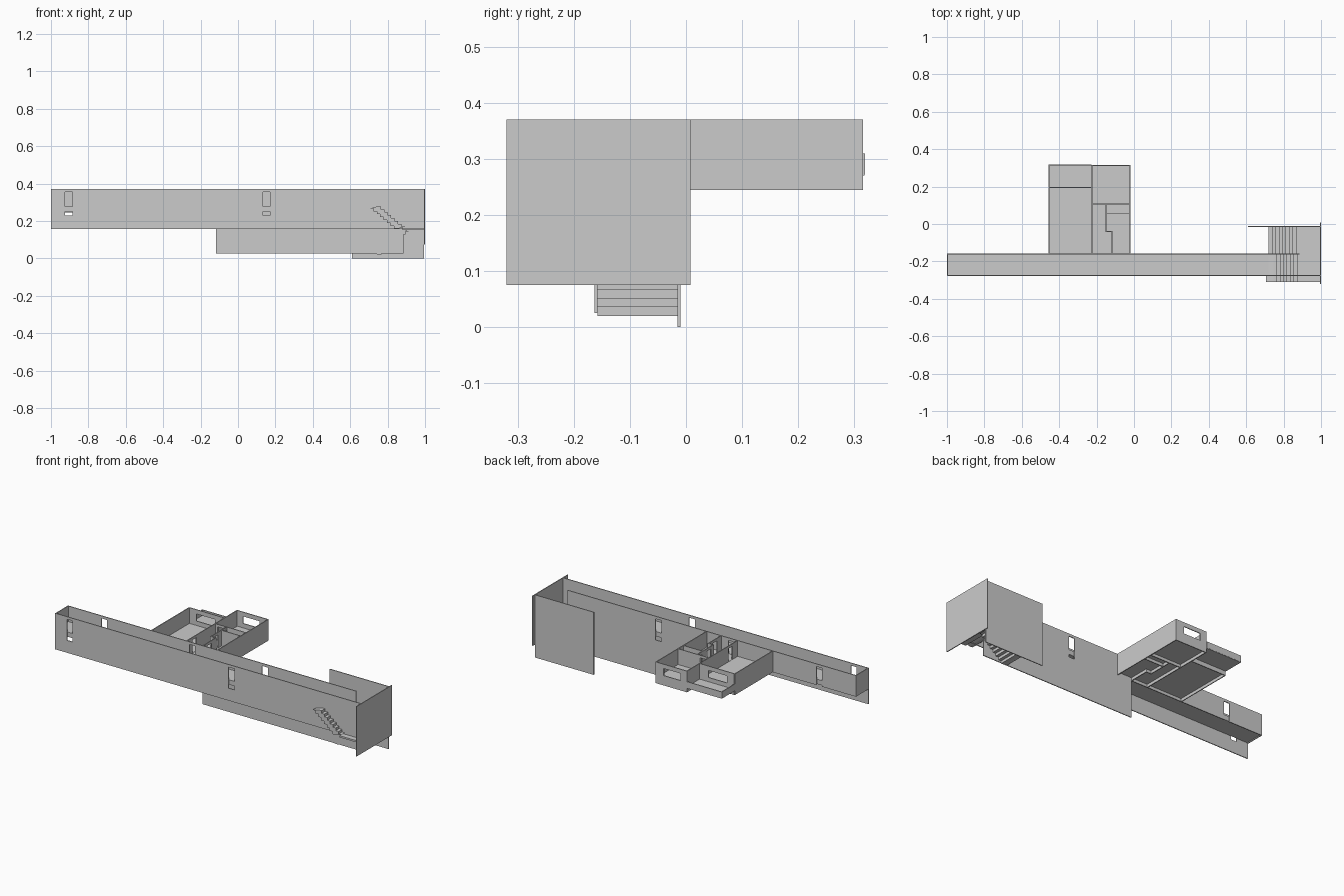
import bpy, bmesh
from mathutils import Vector

if "Cube" in bpy.data.objects:
    bpy.data.objects.remove(bpy.data.objects["Cube"])

T = 0.005          # wall thickness
TOP = 0.37         # top of all walls
FLOOR = 0.278      # upper floor level
BASE = 0.245       # underside of the room walls
D0, D1 = 0.23, 0.355   # door bottom and top


def finish(name, bm):
    bmesh.ops.recalc_face_normals(bm, faces=bm.faces)
    me = bpy.data.meshes.new(name)
    bm.to_mesh(me)
    bm.free()
    ob = bpy.data.objects.new(name, me)
    bpy.context.collection.objects.link(ob)
    return ob


def box(name, x0, x1, y0, y1, z0, z1):
    bm = bmesh.new()
    bmesh.ops.create_cube(bm, size=1)
    for v in bm.verts:
        v.co = Vector((x0 + (v.co.x + .5) * (x1 - x0),
                       y0 + (v.co.y + .5) * (y1 - y0),
                       z0 + (v.co.z + .5) * (z1 - z0)))
    return finish(name, bm)


def wall(name, axis, pos, a0, a1, z0, z1, holes=()):
    """Upright panel along x or y starting at pos; holes are (a0, a1, z0, z1)."""
    us = sorted({a0, a1, *[min(max(u, a0), a1) for h in holes for u in h[:2]]})
    zs = sorted({z0, z1, *[min(max(z, z0), z1) for h in holes for z in h[2:]]})
    bm = bmesh.new()
    grid = {}

    def vert(u, z):
        if (u, z) not in grid:
            grid[u, z] = bm.verts.new((u, pos, z) if axis == 'x' else (pos, u, z))
        return grid[u, z]

    for ua, ub in zip(us, us[1:]):
        for za, zb in zip(zs, zs[1:]):
            um, zm = (ua + ub) / 2, (za + zb) / 2
            if any(h[0] < um < h[1] and h[2] < zm < h[3] for h in holes):
                continue
            bm.faces.new([vert(ua, za), vert(ub, za), vert(ub, zb), vert(ua, zb)])
    ext = bmesh.ops.extrude_face_region(bm, geom=bm.faces[:], use_keep_orig=True)
    move = (0, T, 0) if axis == 'x' else (T, 0, 0)
    bmesh.ops.translate(bm, vec=move,
                        verts=[e for e in ext['geom'] if isinstance(e, bmesh.types.BMVert)])
    return finish(name, bm)


def stair(name, x_top, z_top, steps, run, rise, shift, y0, y1):
    """Folded-plate flight going up towards -x or +x (sign of run)."""
    upper = []
    x, z = x_top, z_top
    for _ in range(steps):
        upper += [(x, z), (x + run, z)]
        x, z = x + run, z - rise
    lower = [(px + shift, pz - rise * .7) for px, pz in upper]
    bm = bmesh.new()
    f = bm.faces.new([bm.verts.new((px, y0, pz)) for px, pz in upper + lower[::-1]])
    ext = bmesh.ops.extrude_face_region(bm, geom=[f], use_keep_orig=True)
    bmesh.ops.translate(bm, vec=(0, y1 - y0, 0),
                        verts=[e for e in ext['geom'] if isinstance(e, bmesh.types.BMVert)])
    return finish(name, bm)


def door(c, bottom=D0, half=0.019):
    return (c - half, c + half, bottom, D1)


# long corridor
wall("corridor_front_wall", 'x', -0.278, -1, 0.995, 0.157, TOP, [door(-0.905), door(0.152)])
wall("corridor_back_wall", 'x', -0.163, -1, 0.885, 0.025, TOP,
     [(-1, -0.117, 0.025, BASE), door(-0.76), door(0.29), door(-0.185, FLOOR)])
wall("corridor_end_wall", 'y', -1, -0.273, -0.163, BASE, TOP)
box("corridor_floor", -0.995, 0.72, -0.273, -0.163, 0.25, FLOOR)

# stairwell
wall("stairwell_end_wall", 'y', 0.995, -0.32, 0.008, 0.075, TOP)
wall("stairwell_back_wall", 'x', -0.015, 0.61, 0.995, 0.0, TOP)
box("landing", 0.88, 0.995, -0.31, -0.015, 0.152, 0.162)
stair("upper_flight", 0.745, FLOOR, 8, 0.0185, 0.0155, -0.04, -0.31, -0.158)
stair("lower_flight", 0.885, 0.155, 9, -0.0185, 0.0155, 0.03, -0.158, -0.015)

# room block: outer walls
wall("left_outer_wall", 'y', -0.457, -0.158, 0.195, BASE, TOP)
wall("dividing_wall", 'y', -0.227, -0.158, 0.31, BASE, TOP, [door(-0.09, FLOOR)])
wall("right_outer_wall", 'y', -0.025, -0.158, 0.31, BASE, TOP)
wall("left_window_wall", 'x', 0.192, -0.452, -0.227, BASE, TOP, [(-0.405, -0.285, 0.303, 0.345)])
wall("right_window_wall", 'x', 0.31, -0.227, -0.02, BASE, TOP, [(-0.185, -0.075, 0.303, 0.345)])

# room block: partitions with doorways
wall("bedroom_partition", 'x', 0.105, -0.222, -0.025, BASE, TOP, [door(-0.187, FLOOR)])
wall("closet_partition", 'x', 0.055, -0.148, -0.025, BASE, TOP)
wall("hall_partition", 'y', -0.152, -0.043, 0.105, BASE, TOP,
     [door(0.082, FLOOR, 0.014), door(0.005, FLOOR)])
wall("short_partition", 'x', -0.043, -0.147, -0.115, BASE, TOP)
wall("store_partition", 'y', -0.12, -0.158, -0.043, BASE, TOP, [door(-0.1, FLOOR)])

# floors and balcony
box("left_room_floor", -0.452, -0.227, -0.158, 0.192, 0.262, FLOOR - .001)
box("right_room_floor", -0.222, -0.025, -0.158, 0.31, 0.262, FLOOR - .001)
box("balcony_floor", -0.457, -0.227, 0.197, 0.318, 0.27, FLOOR)
wall("balcony_front_rail", 'x', 0.314, -0.457, -0.227, 0.272, 0.31)
wall("balcony_side_rail", 'y', -0.457, 0.197, 0.314, 0.272, 0.31)
